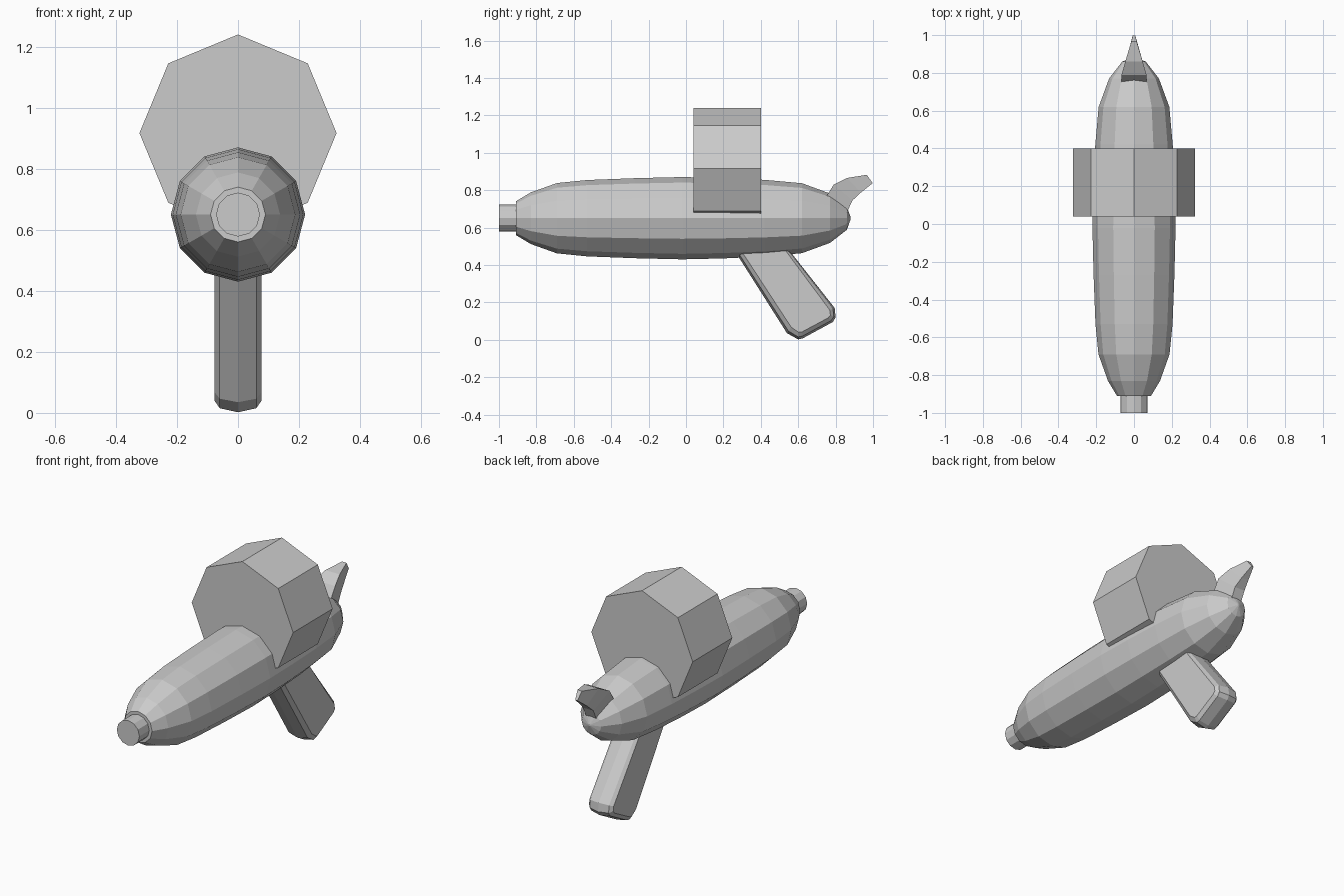
import bpy, bmesh, math

if "Cube" in bpy.data.objects:
    bpy.data.objects.remove(bpy.data.objects["Cube"])


def loft(name, rings):
    """Skin a list of equal-length closed rings and cap both ends."""
    bm = bmesh.new()
    rows = [[bm.verts.new(p) for p in ring] for ring in rings]
    n = len(rows[0])
    for a, b in zip(rows, rows[1:]):
        for i in range(n):
            j = (i + 1) % n
            bm.faces.new((a[i], a[j], b[j], b[i]))
    bm.faces.new(rows[0][::-1])
    bm.faces.new(rows[-1])
    bmesh.ops.recalc_face_normals(bm, faces=bm.faces)
    mesh = bpy.data.meshes.new(name)
    bm.to_mesh(mesh)
    bm.free()
    obj = bpy.data.objects.new(name, mesh)
    bpy.context.collection.objects.link(obj)
    return obj


def lathe_y(name, profile, z, sides):
    """Low-poly turned part along y from (y, radius) pairs, one vertex at the top."""
    angles = [2 * math.pi * i / sides for i in range(sides)]
    return loft(name, [[(r * math.sin(a), y, z + r * math.cos(a)) for a in angles]
                       for y, r in profile])


# Torpedo-shaped body
lathe_y("body", [(-0.91, 0.09), (-0.83, 0.138), (-0.69, 0.188), (-0.53, 0.204),
                 (-0.27, 0.214), (-0.02, 0.22), (0.2, 0.215), (0.42, 0.205),
                 (0.62, 0.187), (0.77, 0.132), (0.86, 0.062), (0.88, 0.006)], 0.65, 12)

# Short nozzle at the front
lathe_y("nozzle", [(-1.0, 0.072), (-0.88, 0.072)], 0.65, 12)

# Octagonal tank on top
lathe_y("tank", [(0.04, 0.323), (0.4, 0.323)], 0.917, 8)

# Slanted grip: side profile (y, z), stepped inward towards both sides
grip = [(0.245, 0.5), (0.54, 0.035), (0.6, 0.002), (0.625, 0.008), (0.785, 0.095),
        (0.8, 0.12), (0.795, 0.17), (0.535, 0.5)]
inner = [(0.28, 0.5), (0.562, 0.068), (0.602, 0.04), (0.62, 0.042), (0.76, 0.117),
         (0.772, 0.132), (0.768, 0.16), (0.515, 0.5)]


def grip_ring(x, t):
    return [(x, a[0] + (b[0] - a[0]) * t, a[1] + (b[1] - a[1]) * t)
            for a, b in zip(grip, inner)]


loft("grip", [grip_ring(x, t) for x, t in
              [(-0.077, 1), (-0.06, 0.35), (0, 0), (0.06, 0.35), (0.077, 1)]])

# Tapered rear hammer: upper (y, z), lower (y, z), half width
hammer = [((0.74, 0.75), (0.85, 0.66), 0.066),
          ((0.79, 0.83), (0.89, 0.745), 0.066),
          ((0.86, 0.865), (0.935, 0.787), 0.046),
          ((0.967, 0.882), (0.998, 0.837), 0.014)]
loft("hammer", [[(-w, *u), (w, *u), (w * 0.5, *l), (-w * 0.5, *l)]
                for u, l, w in hammer])
